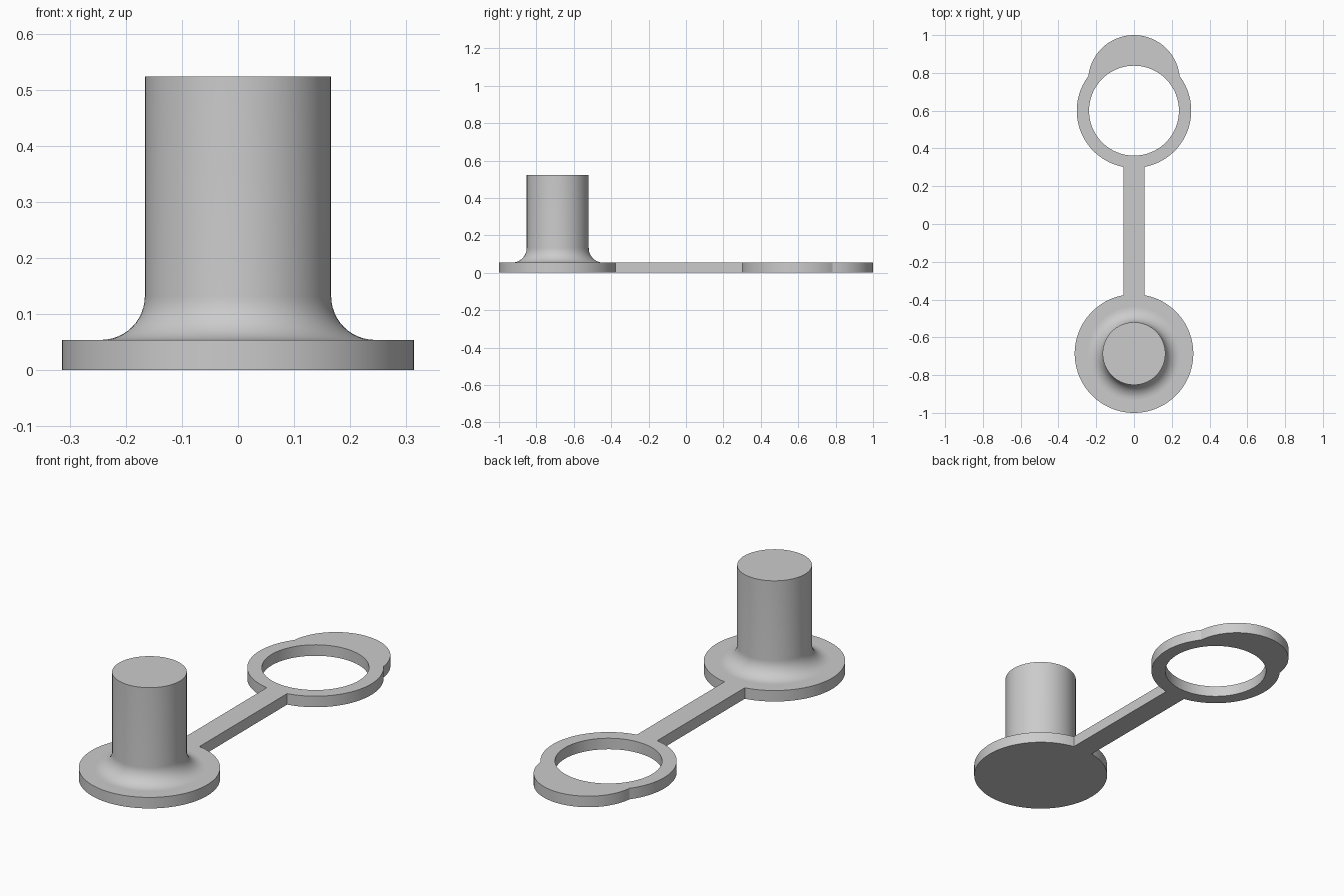
import bpy, bmesh
from math import sin, cos, pi, sqrt, asin, radians

cube = bpy.data.objects.get("Cube")
if cube:
    bpy.data.objects.remove(cube, do_unlink=True)

T = 0.054                                   # sheet thickness
BASE_Y, BASE_R = -0.686, 0.314              # stopper flange
RING_Y, RING_R, HOLE_R = 0.60, 0.303, 0.238
TAB_Y, TAB_R = 0.757, 0.243                 # pull tab circle
STRAP = 0.055                               # strap half width
PLUG_R, PLUG_TOP, FILLET = 0.166, 0.523, 0.078

grey = bpy.data.materials.new("grey rubber")
grey.use_nodes = True
grey.diffuse_color = (0.6, 0.6, 0.6, 1)
grey.node_tree.nodes["Principled BSDF"].inputs["Base Color"].default_value = (0.6, 0.6, 0.6, 1)


def finish(obj):
    """Weld, fix normals, shade and colour a mesh object."""
    bm = bmesh.new()
    bm.from_mesh(obj.data)
    bmesh.ops.remove_doubles(bm, verts=bm.verts, dist=1e-5)
    bmesh.ops.recalc_face_normals(bm, faces=bm.faces)
    bm.to_mesh(obj.data)
    bm.free()
    obj.data.materials.clear()
    obj.data.materials.append(grey)
    bpy.ops.object.select_all(action="DESELECT")
    obj.select_set(True)
    bpy.context.view_layer.objects.active = obj
    bpy.ops.object.shade_smooth_by_angle(angle=radians(25))


def arc(y, radius, start, end, n):
    """Points on an arc; radius may depend on the angle."""
    angles = [start + (end - start) * i / n for i in range(n + 1)]
    return [(radius(a) * cos(a), y + radius(a) * sin(a)) for a in angles]


def ring_edge(a):
    """Outer edge of the ring joined with the tab circle."""
    d = TAB_Y - RING_Y
    return max(RING_R, d * sin(a) + sqrt(TAB_R ** 2 - (d * cos(a)) ** 2))


# Flat sheet: flange, strap, ring and tab in one outline with a hole
base_gap = asin(STRAP / BASE_R)
ring_gap = asin(STRAP / RING_R)
outline = arc(BASE_Y, lambda a: BASE_R, pi / 2 + base_gap, 5 * pi / 2 - base_gap, 96)
outline += arc(RING_Y, ring_edge, -pi / 2 + ring_gap, 3 * pi / 2 - ring_gap, 128)
hole = arc(RING_Y, lambda a: HOLE_R, 0, 2 * pi, 96)[:-1]

curve = bpy.data.curves.new("strap_and_ring", "CURVE")
curve.dimensions = "2D"
curve.fill_mode = "BOTH"
curve.extrude = T / 2
for pts in (outline, hole):
    spline = curve.splines.new("POLY")
    spline.points.add(len(pts) - 1)
    for p, (x, y) in zip(spline.points, pts):
        p.co = (x, y, 0, 1)
    spline.use_cyclic_u = True
sheet = bpy.data.objects.new("strap_and_ring", curve)
sheet.location.z = T / 2
bpy.context.collection.objects.link(sheet)
bpy.ops.object.select_all(action="DESELECT")
sheet.select_set(True)
bpy.context.view_layer.objects.active = sheet
bpy.ops.object.convert(target="MESH")
finish(bpy.context.view_layer.objects.active)

# Stopper plug: lathed profile with a filleted foot
profile = [(PLUG_R + FILLET * (1 - cos(a)), T + FILLET * (1 - sin(a)))
           for a in (pi / 2 * i / 12 for i in range(12, -1, -1))]
profile.append((PLUG_R, PLUG_TOP))
N = 96
bm = bmesh.new()
rows = [[bm.verts.new((r * cos(2 * pi * k / N), r * sin(2 * pi * k / N), z))
         for k in range(N)] for r, z in profile]
for low, high in zip(rows, rows[1:]):
    for k in range(N):
        j = (k + 1) % N
        bm.faces.new((low[k], low[j], high[j], high[k]))
bm.faces.new(rows[-1])
mesh = bpy.data.meshes.new("stopper_plug")
bm.to_mesh(mesh)
bm.free()
plug = bpy.data.objects.new("stopper_plug", mesh)
plug.location.y = BASE_Y
bpy.context.collection.objects.link(plug)
finish(plug)
